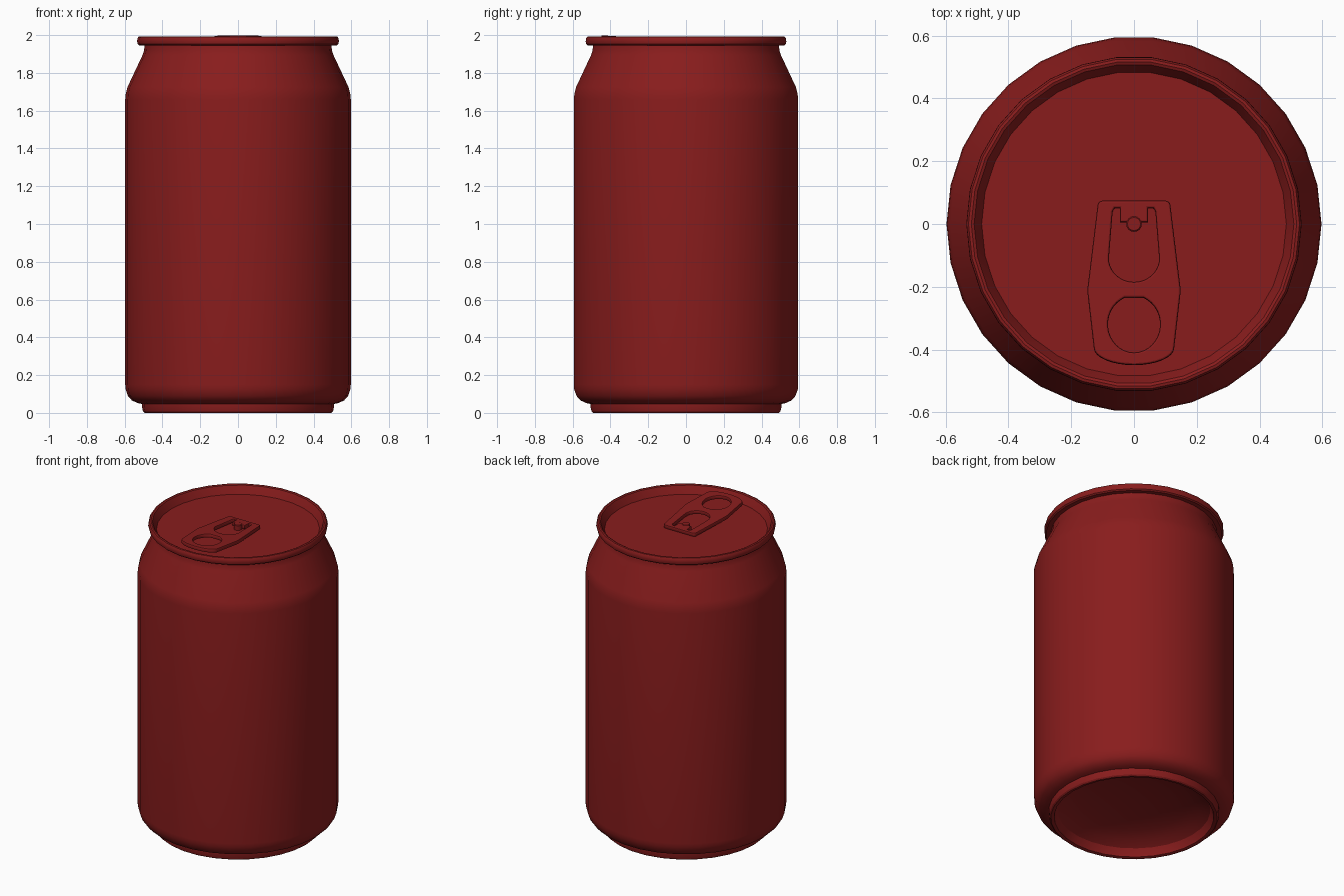
import bpy, bmesh, math

if "Cube" in bpy.data.objects:
    bpy.data.objects.remove(bpy.data.objects["Cube"])

SIDES = 30
red = bpy.data.materials.new("red_metal")
red.diffuse_color = (0.25, 0.012, 0.012, 1)
red.use_nodes = True
red.node_tree.nodes["Principled BSDF"].inputs["Base Color"].default_value = red.diffuse_color


def finish(ob, angle=30):
    ob.data.materials.clear()
    ob.data.materials.append(red)
    bpy.ops.object.select_all(action='DESELECT')
    ob.select_set(True)
    bpy.context.view_layer.objects.active = ob
    bpy.ops.object.shade_smooth_by_angle(angle=math.radians(angle))


def lathe(name, profile, sides=SIDES, angle=30):
    bm = bmesh.new()
    rings = [[bm.verts.new((r * math.cos(2 * math.pi * j / sides),
                            r * math.sin(2 * math.pi * j / sides), z))
              for j in range(sides)] for r, z in profile]
    for a, b in zip(rings, rings[1:]):
        for j in range(sides):
            k = (j + 1) % sides
            bm.faces.new((a[j], a[k], b[k], b[j]))
    bmesh.ops.remove_doubles(bm, verts=bm.verts, dist=1e-5)
    me = bpy.data.meshes.new(name)
    bm.to_mesh(me)
    bm.free()
    ob = bpy.data.objects.new(name, me)
    bpy.context.collection.objects.link(ob)
    finish(ob, angle)
    return ob


def arc(cx, cy, rx, ry, a0, a1, n):
    return [(cx + rx * math.cos(math.radians(a0 + (a1 - a0) * i / n)),
             cy + ry * math.sin(math.radians(a0 + (a1 - a0) * i / n)))
            for i in range(n + 1)]


def mirrored(half):
    # closes a right-hand outline with its left-hand copy
    return half + [(-x, y) for x, y in reversed(half) if abs(x) > 1e-6]


# Body: domed underside, foot ring, wall and tapered shoulder
dome = [(0.47 * math.sin(math.pi / 2 * t / 6), 0.02 + 0.12 * math.cos(math.pi / 2 * t / 6))
        for t in range(7)]
dome[0] = (0, dome[0][1])
lathe("can_body", dome + [
    (0.475, 0.004), (0.483, 0), (0.495, 0), (0.503, 0.008), (0.508, 0.03), (0.508, 0.047),
    (0.53, 0.052), (0.562, 0.066), (0.583, 0.09), (0.595, 0.125), (0.597, 0.15),
    (0.597, 1.66), (0.594, 1.69), (0.585, 1.725), (0.505, 1.895), (0.497, 1.92), (0.495, 1.95)])

# Lid: rolled rim and recessed panel
lathe("can_lid", [
    (0.495, 1.945), (0.523, 1.945), (0.531, 1.952), (0.534, 1.965), (0.533, 1.98), (0.527, 1.991),
    (0.518, 1.993), (0.509, 1.989), (0.503, 1.978), (0.485, 1.94), (0, 1.94)])

# Pull tab: outline with two cut-outs, thickened and bevelled
outline = mirrored(arc(0.1, 0.058, 0.016, 0.016, 90, 10, 4) + [(0.148, -0.205), (0.148, -0.22)]
                   + arc(0, -0.395, 0.128, 0.055, 0, -90, 8))
finger_hole = mirrored([(0.03, -0.235)] + arc(0, -0.32, 0.083, 0.09, 60, -90, 14))
rivet_hole = mirrored([(0, 0.005), (0.045, 0.005), (0.045, 0.05), (0.062, 0.05), (0.068, 0.04)]
                      + arc(0, -0.11, 0.08, 0.075, 0, -90, 10))
cu = bpy.data.curves.new("pull_tab", 'CURVE')
cu.dimensions = '2D'
cu.fill_mode = 'BOTH'
cu.extrude = 0.007
cu.bevel_depth = 0.006
cu.bevel_resolution = 1
cu.offset = -0.006
for pts in (outline, finger_hole, rivet_hole):
    sp = cu.splines.new('POLY')
    sp.points.add(len(pts) - 1)
    for p, (x, y) in zip(sp.points, pts):
        p.co = (x, y, 0, 1)
    sp.use_cyclic_u = True
tab = bpy.data.objects.new("pull_tab", cu)
bpy.context.collection.objects.link(tab)
tab.location.z = 1.959
tab.rotation_euler.x = math.radians(-3.4)
bpy.ops.object.select_all(action='DESELECT')
tab.select_set(True)
bpy.context.view_layer.objects.active = tab
bpy.ops.object.convert(target='MESH')
finish(bpy.context.view_layer.objects.active)

# Rivet holding the tab to the lid
lathe("rivet", [(0.025, 1.94), (0.025, 1.97), (0.021, 1.974), (0, 1.974)], 16)
